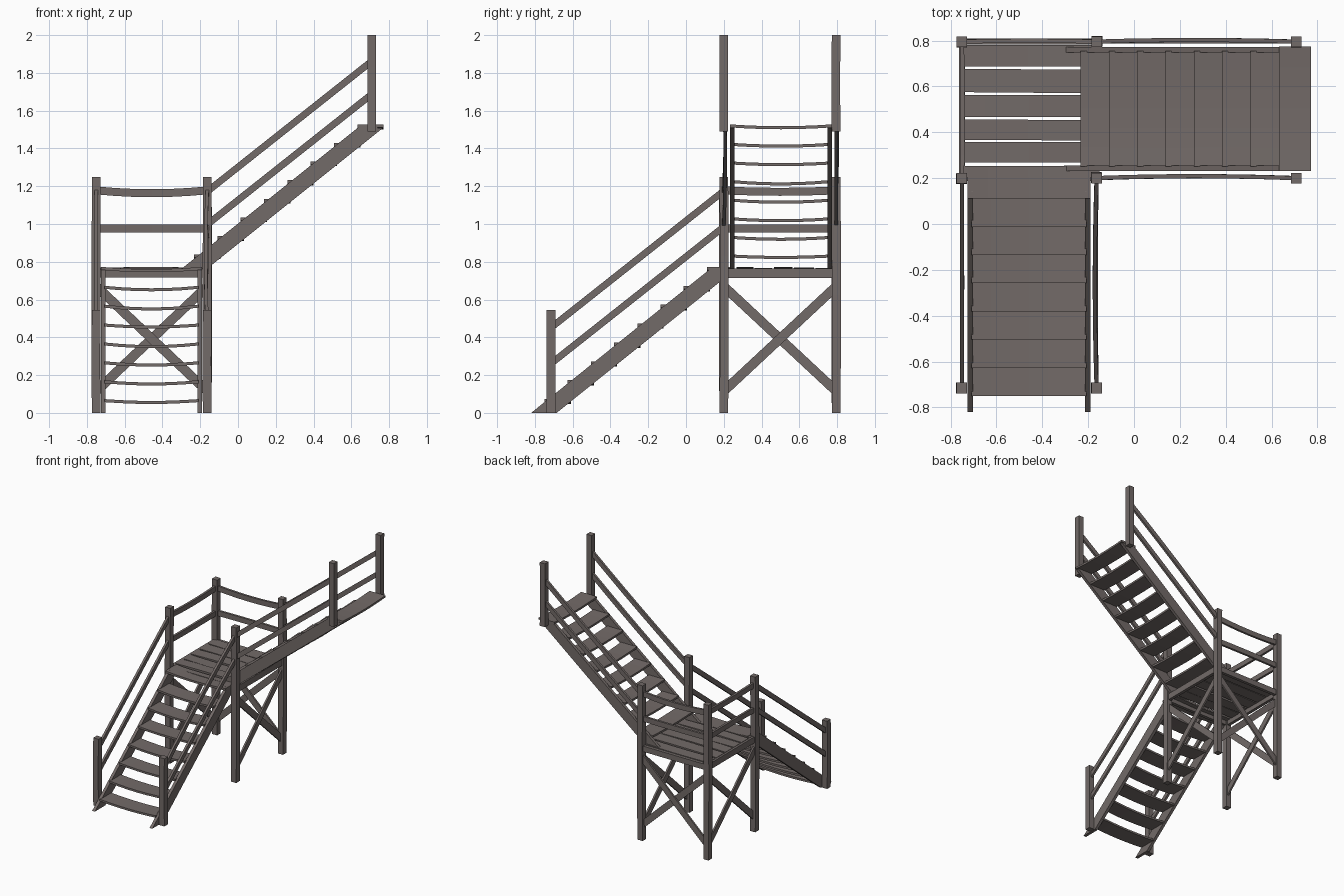
import bpy, bmesh, random
from mathutils import Vector

if "Cube" in bpy.data.objects:
    bpy.data.objects.remove(bpy.data.objects["Cube"])

random.seed(4)
wood = bpy.data.materials.new("weathered wood")
wood.diffuse_color = (0.17, 0.145, 0.138, 1)
wood.use_nodes = True
wood.node_tree.nodes["Principled BSDF"].inputs["Base Color"].default_value = wood.diffuse_color


def finish(name, bm):
    bmesh.ops.recalc_face_normals(bm, faces=bm.faces)
    me = bpy.data.meshes.new(name)
    bm.to_mesh(me)
    bm.free()
    me.materials.append(wood)
    bpy.context.collection.objects.link(bpy.data.objects.new(name, me))


def beam(name, p, q, side, up, w, h, bend=(0, 0, 0), segs=6):
    """Board from p to q, w wide along side, h tall along up, bowed at the middle."""
    p, q, bend = Vector(p), Vector(q), Vector(bend)
    s, u = Vector(side) * w / 2, Vector(up) * h / 2
    bm = bmesh.new()
    rings = []
    for i in range(segs + 1):
        t = i / segs
        c = p.lerp(q, t) + bend * 4 * t * (1 - t)
        rings.append([bm.verts.new(c + a * s + b * u)
                      for a, b in ((-1, -1), (1, -1), (1, 1), (-1, 1))])
    for a, b in zip(rings, rings[1:]):
        for k in range(4):
            bm.faces.new((a[k], a[k - 1], b[k - 1], b[k]))
    bm.faces.new(rings[0])
    bm.faces.new(rings[-1])
    finish(name, bm)


def prism(name, pts, offset):
    bm = bmesh.new()
    a = [bm.verts.new(p) for p in pts]
    b = [bm.verts.new(Vector(p) + Vector(offset)) for p in pts]
    bm.faces.new(a)
    bm.faces.new(b)
    for k in range(len(a)):
        bm.faces.new((a[k - 1], a[k], b[k], b[k - 1]))
    finish(name, bm)


X, Y, Z = (1, 0, 0), (0, 1, 0), (0, 0, 1)
XL, XR, YF, YB = -0.75, -0.163, 0.2, 0.795


def wob(a=0.006):
    return random.uniform(-a, a)


# Posts
for x in (XL, XR):
    for y in (YF, YB):
        beam("landing_post", (x, y, 0), (x, y, 1.25), X, Y, 0.046, 0.046, (wob(.004), wob(.004), 0))
    beam("lower_stair_post", (x, -0.715, 0), (x, -0.715, 0.545), X, Y, 0.046, 0.046, (wob(.003), 0, 0))
for y in (YF, YB):
    beam("upper_stair_post", (0.708, y, 1.49), (0.708, y, 2.0), X, Y, 0.046, 0.046, (0, wob(.004), 0))

# Landing frame and planks
for y in (YF, YB):
    beam("landing_frame_x", (XL, y, 0.738), (XR, y, 0.738), Y, Z, 0.025, 0.045)
for x in (XL, XR):
    beam("landing_frame_y", (x, YF, 0.74), (x, YB, 0.74), X, Z, 0.025, 0.05)
cuts = (0.2, 0.26, 0.36, 0.46, 0.567, 0.68, 0.785)
for a, b in zip(cuts, cuts[1:]):
    beam("deck_plank", (-0.745, (a + b) / 2 + wob(.003), 0.76), (-0.175, (a + b) / 2 + wob(.003), 0.76),
         Y, Z, b - a - 0.011, 0.016, (0, 0, wob()))

# Cross braces on the back and both sides
zl, zh = 0.115, 0.67
for z0, z1 in ((zl, zh), (zh, zl)):
    o = 0.006 if z0 < z1 else -0.006
    d = Vector((-(z1 - z0), 0, XR - XL)).normalized()
    beam("back_brace", (XL, YB + o, z0), (XR, YB + o, z1), Y, d, 0.014, 0.05)
    d = Vector((0, -(z1 - z0), YB - YF)).normalized()
    for x in (XL, XR):
        beam("side_brace", (x + o, YF, z0), (x + o, YB, z1), X, d, 0.014, 0.05)

# Landing rails
for z, sag in ((1.178, -0.015), (0.977, 0)):
    beam("back_rail", (XL, YB, z), (XR, YB, z), Y, Z, 0.018, 0.042, (0, 0.004, sag))
    beam("left_rail", (XL, YF, z), (XL, YB, z), X, Z, 0.018, 0.042, (0.003, 0, sag * 0.5))

# Stair rails
for dz in (0, -0.19):
    for x in (XL, XR):
        d = Vector((0, -0.71, 0.9)).normalized()
        beam("lower_stair_rail", (x, -0.71, 0.455 + dz), (x, YF, 1.175 + dz), X, d, 0.018, 0.036, (wob(.01), 0, 0))
    for y in (YF, YB):
        d = Vector((-0.68, 0, 0.85)).normalized()
        beam("upper_stair_rail", (XR, y, 1.172 + dz * .92), (0.708, y, 1.862 + dz * .92), Y, d, 0.018, 0.036, (0, wob(.01), 0))

# Stringers
for x in (-0.726, -0.214):
    prof = ((-0.82, 0), (-0.685, 0), (0.2, 0.71), (0.2, 0.757), (0.14, 0.772))
    prism("lower_stringer", [(x, y, z) for y, z in prof], (0.024, 0, 0))
for y in (0.232, 0.748):
    prof = ((-0.305, 0.758), (-0.17, 0.758), (0.765, 1.506), (0.65, 1.522))
    prism("upper_stringer", [(x, y, z) for x, z in prof], (0, 0.024, 0))

# Treads, each bowed slightly; the top one of each flight is wider
for i in range(8):
    e = 0.018 if i == 7 else 0
    y, z = -0.68 + 0.123 * i, 0.065 + 0.1 * i
    beam("lower_tread", (-0.708 - e, y, z), (-0.208 + e, y, z), Y, Z, 0.14, 0.016, (0, 0, -0.012 + wob(.003)))
    x, z = -0.163 + 0.1235 * i, 0.83 + 0.0985 * i
    beam("upper_tread", (x, 0.25 - e, z), (x, 0.755 + e, z), X, Z, 0.14, 0.016, (0, 0, -0.009 + wob(.003)))
